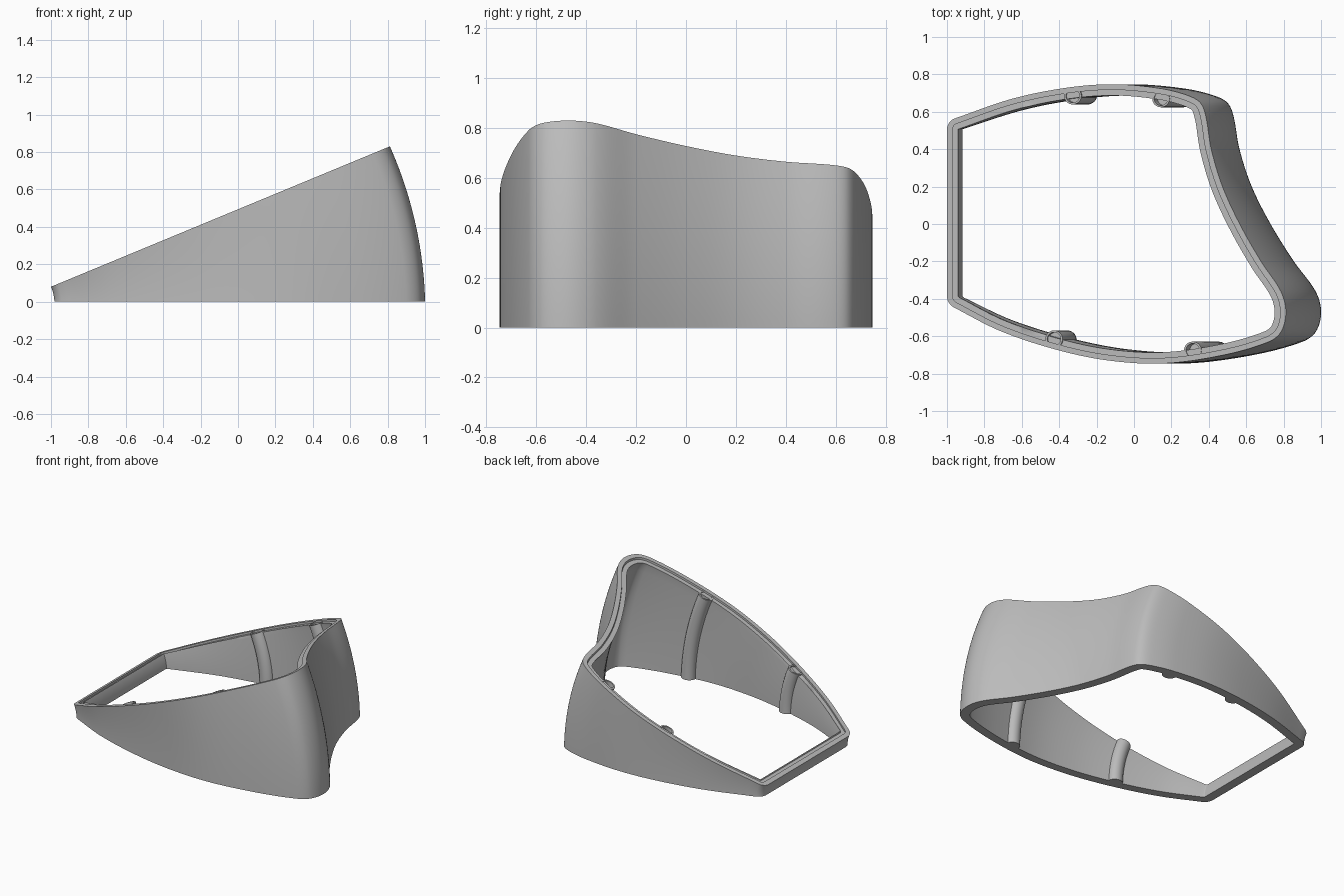
import bpy, bmesh, math
from mathutils import Vector
from mathutils.geometry import interpolate_bezier

cube = bpy.data.objects.get("Cube")
if cube:
    bpy.data.objects.remove(cube)

grey = bpy.data.materials.new("plain grey")
grey.use_nodes = True
COLOUR = (0.5, 0.5, 0.5, 1)
grey.diffuse_color = COLOUR
grey.node_tree.nodes["Principled BSDF"].inputs["Base Color"].default_value = COLOUR

AXIS_X = -1.193            # hinge line of the sweep
SWEEP = math.radians(22.5)
STRETCH = 1.094
WALL = 0.06
STEPS = 20


def swept(p, u):
    """Carry a plan point of the sloping rim to sweep fraction u (0 floor, 1 rim)."""
    radius = (p.x - AXIS_X) * STRETCH
    radius *= 1 + u * (1 / (STRETCH * math.cos(SWEEP)) - 1)
    return Vector((AXIS_X + radius * math.cos(u * SWEEP), p.y,
                   radius * math.sin(u * SWEEP)))


def smooth_path(points, count):
    pts = [Vector((x, y, 0)) for x, y in points]
    tangents = []
    for i in range(len(pts)):
        a, b, c = pts[max(i - 1, 0)], pts[i], pts[min(i + 1, len(pts) - 1)]
        tangents.append((c - a) / ((c - b).length + (b - a).length))
    out = []
    for i in range(len(pts) - 1):
        h = (pts[i + 1] - pts[i]).length / 3
        out += interpolate_bezier(pts[i], pts[i] + tangents[i] * h,
                                  pts[i + 1] - tangents[i + 1] * h,
                                  pts[i + 1], count)[:-1]
    return out + [pts[-1]]


def inset(loop, d):
    out = []
    for i, p in enumerate(loop):
        t = (loop[(i + 1) % len(loop)] - loop[i - 1]).normalized()
        out.append(p + Vector((t.y, -t.x, 0)) * d)
    return out


def skin(name, rings, wrap):
    """Join closed rings of points; wrap them into a tube or cap both ends."""
    bm = bmesh.new()
    vs = [[bm.verts.new(p) for p in ring] for ring in rings]
    n = len(vs[0])
    pairs = list(zip(vs, vs[1:])) + ([(vs[-1], vs[0])] if wrap else [])
    for a, b in pairs:
        for i in range(n):
            j = (i + 1) % n
            bm.faces.new((a[i], a[j], b[j], b[i]))
    if not wrap:
        bm.faces.new(vs[0])
        bm.faces.new(vs[-1])
    bmesh.ops.recalc_face_normals(bm, faces=bm.faces)
    mesh = bpy.data.meshes.new(name)
    bm.to_mesh(mesh)
    bm.free()
    mesh.materials.append(grey)
    obj = bpy.data.objects.new(name, mesh)
    bpy.context.collection.objects.link(obj)
    bpy.ops.object.select_all(action='DESELECT')
    obj.select_set(True)
    bpy.context.view_layer.objects.active = obj
    bpy.ops.object.shade_smooth_by_angle(angle=math.radians(30))
    return obj


# Rim outline, clockwise from the back left corner to the front left corner
outline = smooth_path([
    (-0.965, 0.562), (-0.65, 0.67), (-0.35, 0.73), (-0.1, 0.747), (0.14, 0.725),
    (0.28, 0.69), (0.353, 0.65), (0.383, 0.58), (0.413, 0.4), (0.473, 0.2),
    (0.565, 0), (0.679, -0.2), (0.785, -0.36), (0.812, -0.47), (0.787, -0.575),
    (0.72, -0.63), (0.473, -0.702), (0.15, -0.746), (-0.15, -0.728),
    (-0.43, -0.668), (-0.72, -0.57), (-0.965, -0.445)], 9)

# Small rounded corners either side of the straight narrow end
def corner(a, mid, b):
    a, mid, b = (Vector((x, y, 0)) for x, y in (a, mid, b))
    return interpolate_bezier(a, a.lerp(mid, 0.6), b.lerp(mid, 0.6), b, 7)

outline += corner(outline[-1][:2], (-1, -0.425), (-1, -0.385))[1:]
outline += corner((-1, 0.505), (-1, 0.545), outline[0][:2])[:-1]

# Curved shell wall with a stepped lip along the rim
middle = inset(outline, WALL * 0.5)
inner = inset(outline, WALL)
LIP = 0.015
levels = [i / STEPS for i in range(STEPS + 1)]
rings = [[swept(p, u) for p in outline] for u in levels]
rings.append([swept(p, 1) for p in middle])
rings.append([swept(p, 1) - Vector((0, 0, LIP)) for p in middle])
rings.append([swept(p, 1) - Vector((0, 0, LIP)) for p in inner])
rings += [[swept(p, u) for p in inner] for u in reversed(levels[:-1])]
skin("shell_wall", rings, True)

# Curved screw posts with blind holes, running down the inside of the wall
def circle(x, y, r):
    return [Vector((x + r * math.cos(a), y + r * math.sin(a), 0))
            for a in (math.tau * k / 32 for k in range(32))]

posts = {"back_narrow_post": (-0.33, 0.685), "back_wide_post": (0.14, 0.67),
         "front_narrow_post": (-0.43, -0.615), "front_wide_post": (0.31, -0.675)}
for name, (x, y) in posts.items():
    outer, hole = circle(x, y, 0.046), circle(x, y, 0.036)
    top = 0.985
    post = [[swept(p, u * top) for p in outer] for u in levels]
    post += [[swept(p, u) for p in hole] for u in (top, 0.9)]
    skin(name, post, False)
